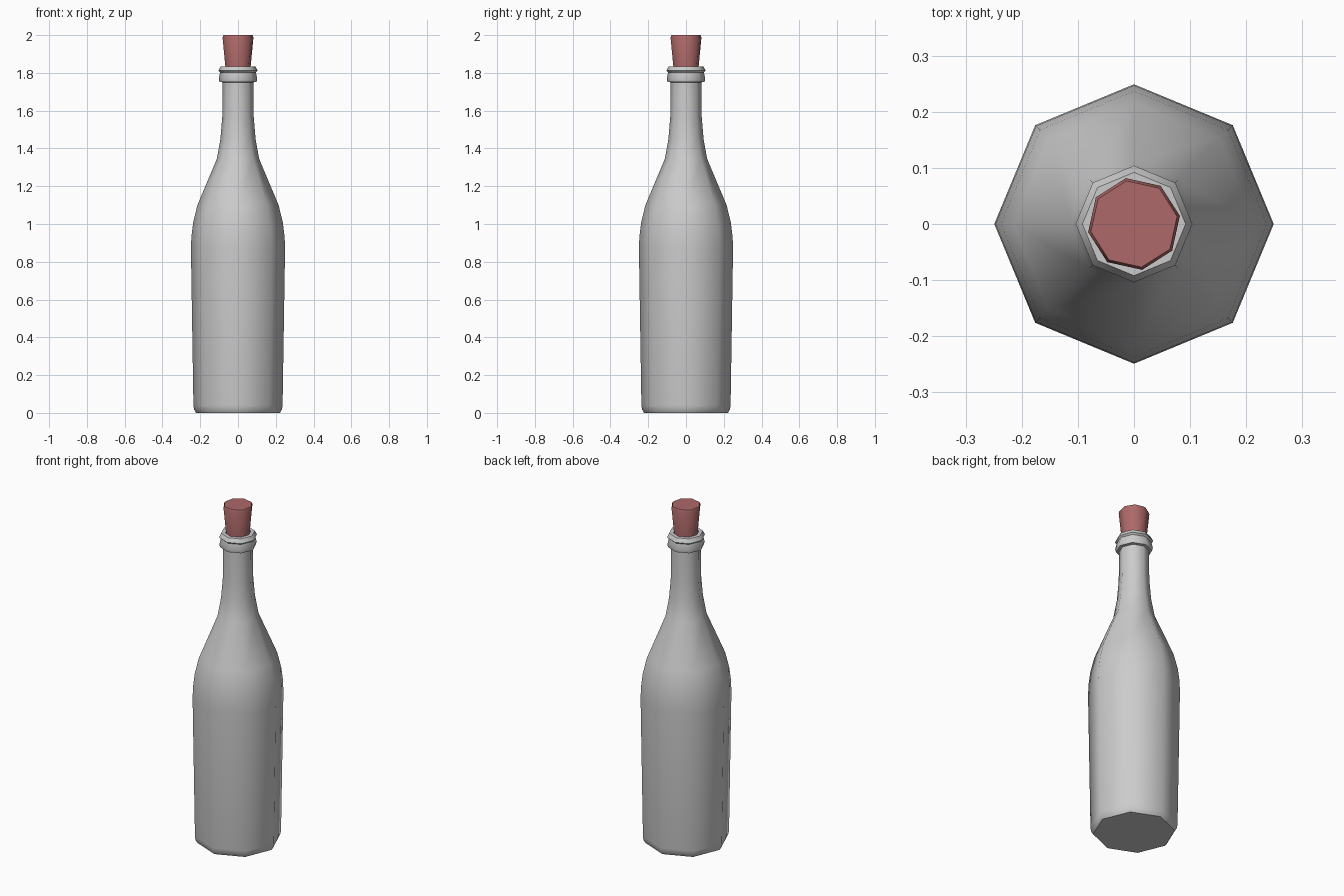
import bpy, bmesh
from math import cos, sin, pi, radians

if "Cube" in bpy.data.objects:
    bpy.data.objects.remove(bpy.data.objects["Cube"])


def lathe(name, profile, sides=8, turn=0.0, cap_end=True, angle=40):
    """Revolve (radius, height) points into a closed n-sided body."""
    bm = bmesh.new()
    rings = []
    for r, z in profile:
        rings.append([bm.verts.new((r * cos(turn + 2 * pi * i / sides),
                                    r * sin(turn + 2 * pi * i / sides), z))
                      for i in range(sides)])
    for a, b in zip(rings, rings[1:]):
        for i in range(sides):
            j = (i + 1) % sides
            bm.faces.new((a[i], a[j], b[j], b[i]))
    bm.faces.new(rings[0][::-1])
    if cap_end:
        bm.faces.new(rings[-1])
    mesh = bpy.data.meshes.new(name)
    bm.to_mesh(mesh)
    bm.free()
    obj = bpy.data.objects.new(name, mesh)
    bpy.context.collection.objects.link(obj)
    bpy.ops.object.select_all(action='DESELECT')
    obj.select_set(True)
    bpy.context.view_layer.objects.active = obj
    bpy.ops.object.shade_smooth_by_angle(angle=radians(angle))
    return obj


# Bottle: base, body, shoulder, neck, double lip and inner mouth
lathe("bottle", [
    (0.222, 0.0), (0.233, 0.018), (0.236, 0.04), (0.249, 0.86), (0.247, 0.93),
    (0.237, 1.01), (0.215, 1.10), (0.112, 1.345), (0.093, 1.45),
    (0.083, 1.57), (0.081, 1.75),
    (0.098, 1.752), (0.102, 1.768), (0.095, 1.803),
    (0.104, 1.812), (0.092, 1.835), (0.070, 1.835), (0.066, 1.76),
], angle=46)

# Cork: tapered stopper, slightly turned
cork = lathe("cork", [(0.062, 1.77), (0.083, 1.988), (0.078, 2.0)],
             turn=radians(10), angle=46)
mat = bpy.data.materials.new("cork_red")
mat.diffuse_color = (0.42, 0.14, 0.14, 1)
mat.use_nodes = True
mat.node_tree.nodes["Principled BSDF"].inputs["Base Color"].default_value = mat.diffuse_color
cork.data.materials.append(mat)
